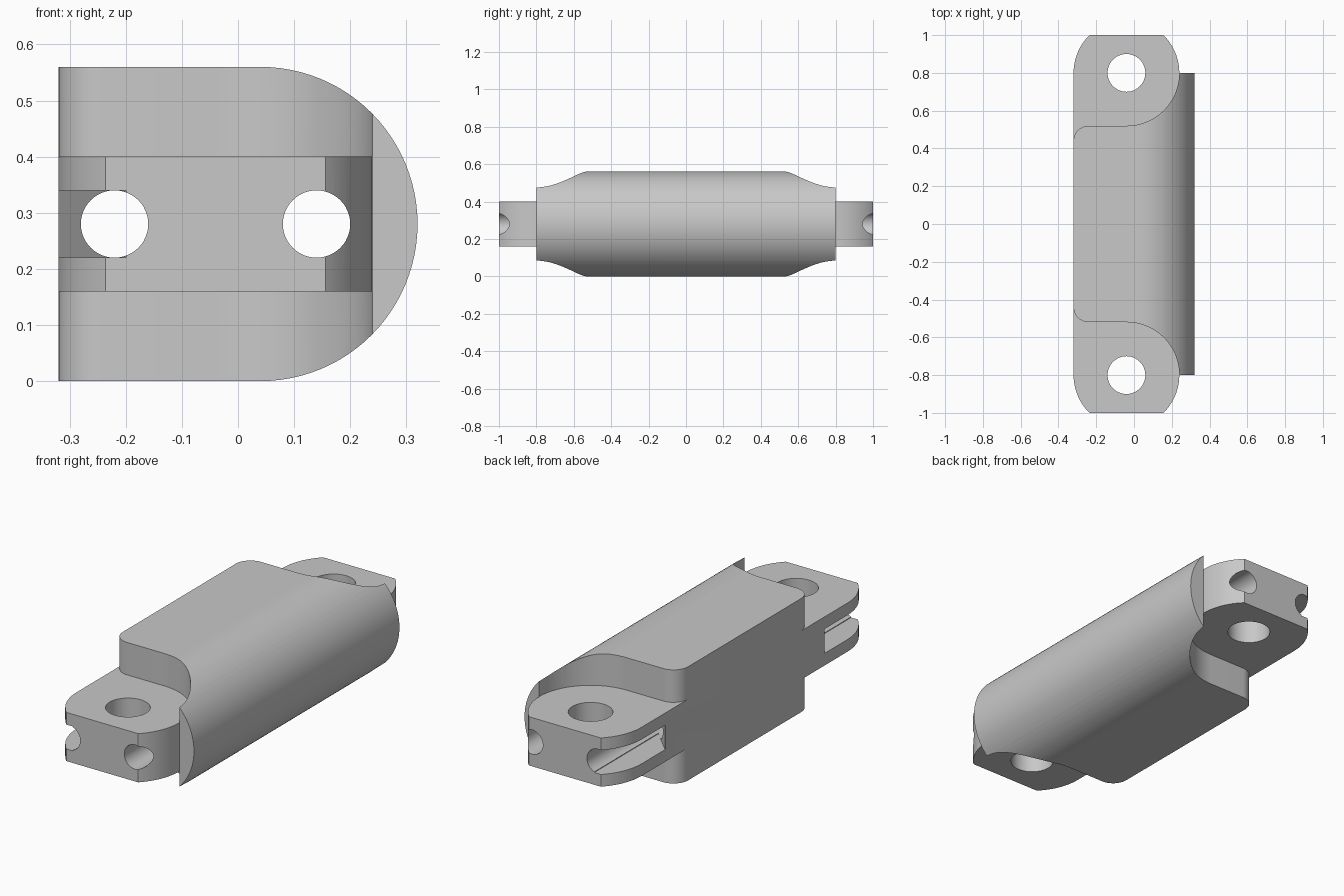
import bpy, bmesh
from math import cos, sin, radians
from mathutils import Vector

cube = bpy.data.objects.get("Cube")
if cube:
    bpy.data.objects.remove(cube, do_unlink=True)

# Main measures
LUG_X, LUG_Y = -0.04, 0.8        # eye centre
R = 0.28                         # round of the lugs and of the body nose
MID = 0.28                       # mid height
LUG_LOW, LUG_TOP = 0.16, 0.4
FLAT = -0.32                     # flat back side

grey = bpy.data.materials.new("plain_grey")
grey.use_nodes = True
colour = (0.58, 0.58, 0.58, 1)
grey.diffuse_color = colour
grey.node_tree.nodes["Principled BSDF"].inputs["Base Color"].default_value = colour


def arc(cx, cy, r, start, end, steps):
    """Points on an arc, angles in degrees."""
    angles = [radians(start + (end - start) * i / steps) for i in range(steps + 1)]
    return [(cx + r * cos(a), cy + r * sin(a)) for a in angles]


def prism(name, outline, low, high, axis="z"):
    """Extrude an outline along z (xy outline) or y (xz outline)."""
    bm = bmesh.new()
    place = (lambda p: (p[0], p[1], low)) if axis == "z" else (lambda p: (p[0], low, p[1]))
    face = bm.faces.new([bm.verts.new(place(p)) for p in outline])
    grown = bmesh.ops.extrude_face_region(bm, geom=[face])["geom"]
    shift = Vector((0, 0, high - low)) if axis == "z" else Vector((0, high - low, 0))
    bmesh.ops.translate(bm, vec=shift, verts=[v for v in grown if isinstance(v, bmesh.types.BMVert)])
    bmesh.ops.recalc_face_normals(bm, faces=bm.faces)
    mesh = bpy.data.meshes.new(name)
    bm.to_mesh(mesh)
    bm.free()
    mesh.materials.append(grey)
    obj = bpy.data.objects.new(name, mesh)
    bpy.context.collection.objects.link(obj)
    return obj


def cut(target, cutter):
    """Subtract the cutter and remove it."""
    mod = target.modifiers.new("cut", "BOOLEAN")
    mod.operation = "DIFFERENCE"
    mod.solver = "EXACT"
    mod.object = cutter
    bpy.context.view_layer.objects.active = target
    bpy.ops.object.modifier_apply(modifier=mod.name)
    bpy.data.objects.remove(cutter, do_unlink=True)


def circle(cx, cy, r):
    return arc(cx, cy, r, 0, 360, 48)[:-1]


# Body: D-shaped bar with a round nose
profile = [(FLAT, 2 * MID), (FLAT, 0)] + arc(0.04, MID, R, -90, 90, 48)
body = prism("link_body", profile, -1, 1, "y")

# Outlines for one end, mirrored for the other
lug_outside = arc(LUG_X, LUG_Y, R, 0, 180, 48) + [(-0.5, 0.8), (-0.5, 1.2), (0.5, 1.2), (0.5, 0.8)]
pocket = ([(0.24, 1.2)] + arc(LUG_X, LUG_Y, R, 0, -90, 24)
          + arc(-0.24, 0.44, 0.08, 90, 180, 10) + [(-0.5, 0.44), (-0.5, 1.2)])
slot = [(-0.2, 1.2), (-0.2, 0.5), (-0.4, 0.7), (-0.4, 1.2)]

for side in (-1, 1):
    def flip(points):
        return [(x, y * side) for x, y in points]
    # Round the lug end, then step it down above and below
    cut(body, prism("lug_cutter", flip(lug_outside), -0.2, 0.8))
    cut(body, prism("upper_pocket_cutter", flip(pocket), LUG_TOP, 0.8))
    cut(body, prism("lower_pocket_cutter", flip(pocket), -0.2, LUG_LOW))
    # Vertical eye and side slot
    cut(body, prism("eye_cutter", circle(LUG_X, LUG_Y * side, 0.1), -0.2, 0.8))
    cut(body, prism("slot_cutter", flip(slot), 0.22, 0.34))

# Two long bores through the whole bar
for x in (-0.22, 0.14):
    cut(body, prism("bore_cutter", circle(x, MID, 0.06), -1.2, 1.2, "y"))

# Smooth the rounds, keep the edges sharp
bpy.ops.object.select_all(action="DESELECT")
body.select_set(True)
bpy.context.view_layer.objects.active = body
bpy.ops.object.shade_smooth_by_angle(angle=radians(25))
